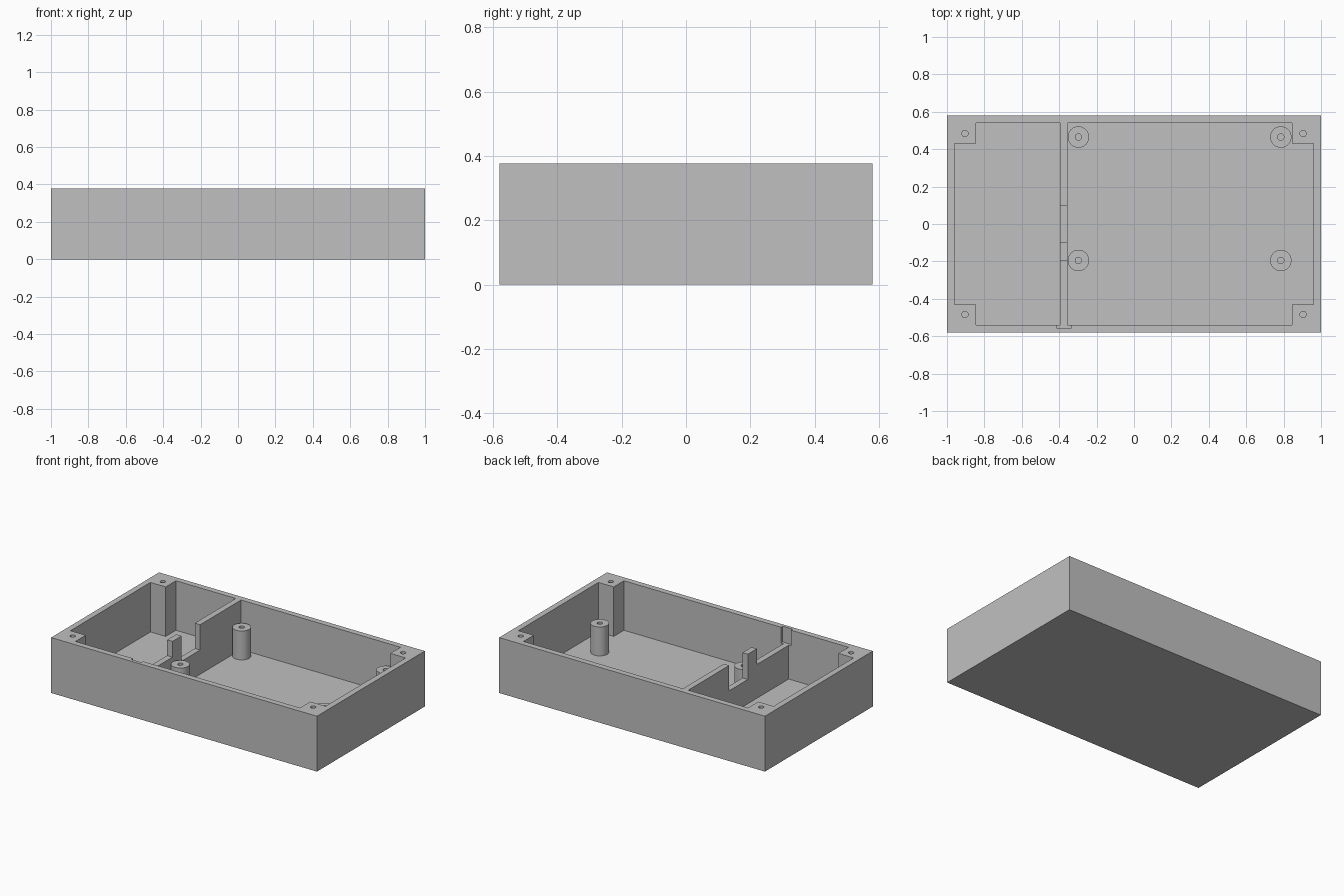
import bpy
import bmesh
from math import radians
from mathutils import Matrix, Vector

if "Cube" in bpy.data.objects:
    bpy.data.objects.remove(bpy.data.objects["Cube"], do_unlink=True)

HX, HY, H = 1.0, 0.58, 0.377        # outer half sizes and height
WALL, FLOOR = 0.04, 0.04
IX, IY = HX - WALL, HY - WALL       # inner half sizes
CX, CY = 0.845, 0.43                # inner faces of the corner bosses
TOP = H + 0.1                       # cutters reach above the rim

grey = bpy.data.materials.new("plain_grey")
grey.use_nodes = True
grey.diffuse_color = (0.53, 0.53, 0.53, 1)
grey.node_tree.nodes["Principled BSDF"].inputs["Base Color"].default_value = grey.diffuse_color


def add_object(name, bm):
    bmesh.ops.recalc_face_normals(bm, faces=bm.faces)
    mesh = bpy.data.meshes.new(name)
    bm.to_mesh(mesh)
    bm.free()
    mesh.materials.append(grey)
    obj = bpy.data.objects.new(name, mesh)
    bpy.context.collection.objects.link(obj)
    return obj


def prism(name, points, direction):
    """Extrude a closed outline along a direction."""
    bm = bmesh.new()
    face = bm.faces.new([bm.verts.new(p) for p in points])
    grown = bmesh.ops.extrude_face_region(bm, geom=[face])["geom"]
    moved = [g for g in grown if isinstance(g, bmesh.types.BMVert)]
    bmesh.ops.translate(bm, verts=moved, vec=Vector(direction))
    return add_object(name, bm)


def box(name, x0, x1, y0, y1, z0, z1):
    outline = [(x0, y0, z0), (x1, y0, z0), (x1, y1, z0), (x0, y1, z0)]
    return prism(name, outline, (0, 0, z1 - z0))


def cylinder(name, x, y, radius, z0, z1, sides):
    bm = bmesh.new()
    bmesh.ops.create_cone(bm, cap_ends=True, segments=sides, radius1=radius,
                          radius2=radius, depth=z1 - z0,
                          matrix=Matrix.Translation((x, y, (z0 + z1) / 2)))
    return add_object(name, bm)


def cut(obj, cutters):
    """Subtract the cutters, bake the result and delete the cutters."""
    for cutter in cutters:
        cutter.hide_render = True
        mod = obj.modifiers.new("cut", 'BOOLEAN')
        mod.operation, mod.solver, mod.object = 'DIFFERENCE', 'EXACT', cutter
    graph = bpy.context.evaluated_depsgraph_get()
    baked = bpy.data.meshes.new_from_object(obj.evaluated_get(graph))
    obj.modifiers.clear()
    obj.data = baked
    for cutter in cutters:
        bpy.data.objects.remove(cutter, do_unlink=True)


def smooth(obj):
    bpy.ops.object.select_all(action='DESELECT')
    obj.select_set(True)
    bpy.context.view_layer.objects.active = obj
    bpy.ops.object.shade_smooth_by_angle(angle=radians(30))


# Case: a box hollowed by a cross-shaped cavity that leaves four corner bosses
case = box("case", -HX, HX, -HY, HY, 0, H)
quarter = [(IX, CY), (CX, CY), (CX, IY)]
cross = []
for sx, sy in ((1, 1), (-1, 1), (-1, -1), (1, -1)):
    corner = quarter if sx * sy > 0 else quarter[::-1]
    cross += [(sx * x, sy * y, FLOOR) for x, y in corner]
cutters = [prism("cavity", cross, (0, 0, TOP - FLOOR))]

# Screw holes in the corner bosses
for sx in (-1, 1):
    for sy in (-1, 1):
        cutters.append(cylinder("screw_hole", sx * 0.904, sy * 0.484, 0.017, 0.16, TOP, 24))

# Shallow slot in the front wall beside the divider
cutters.append(box("wall_slot", -0.412, -0.337, -0.558, -IY + 0.02, 0.27, TOP))
cut(case, cutters)
smooth(case)

# Divider with a cable notch, an upright tab and a lowered front end
profile = [(-IY, FLOOR), (IY, FLOOR), (IY, H), (0.1, H), (0.1, 0.205),
           (-0.1, 0.205), (-0.1, H), (-0.197, H), (-0.197, 0.27), (-IY, 0.27)]
prism("divider", [(-0.395, y, z) for y, z in profile], (0.04, 0, 0))

# Hollow board standoffs
for x in (-0.297, 0.785):
    for y in (-0.195, 0.465):
        post = cylinder("standoff", x, y, 0.057, FLOOR, 0.237, 48)
        cut(post, [cylinder("standoff_hole", x, y, 0.017, FLOOR + 0.01, TOP, 24)])
        smooth(post)
